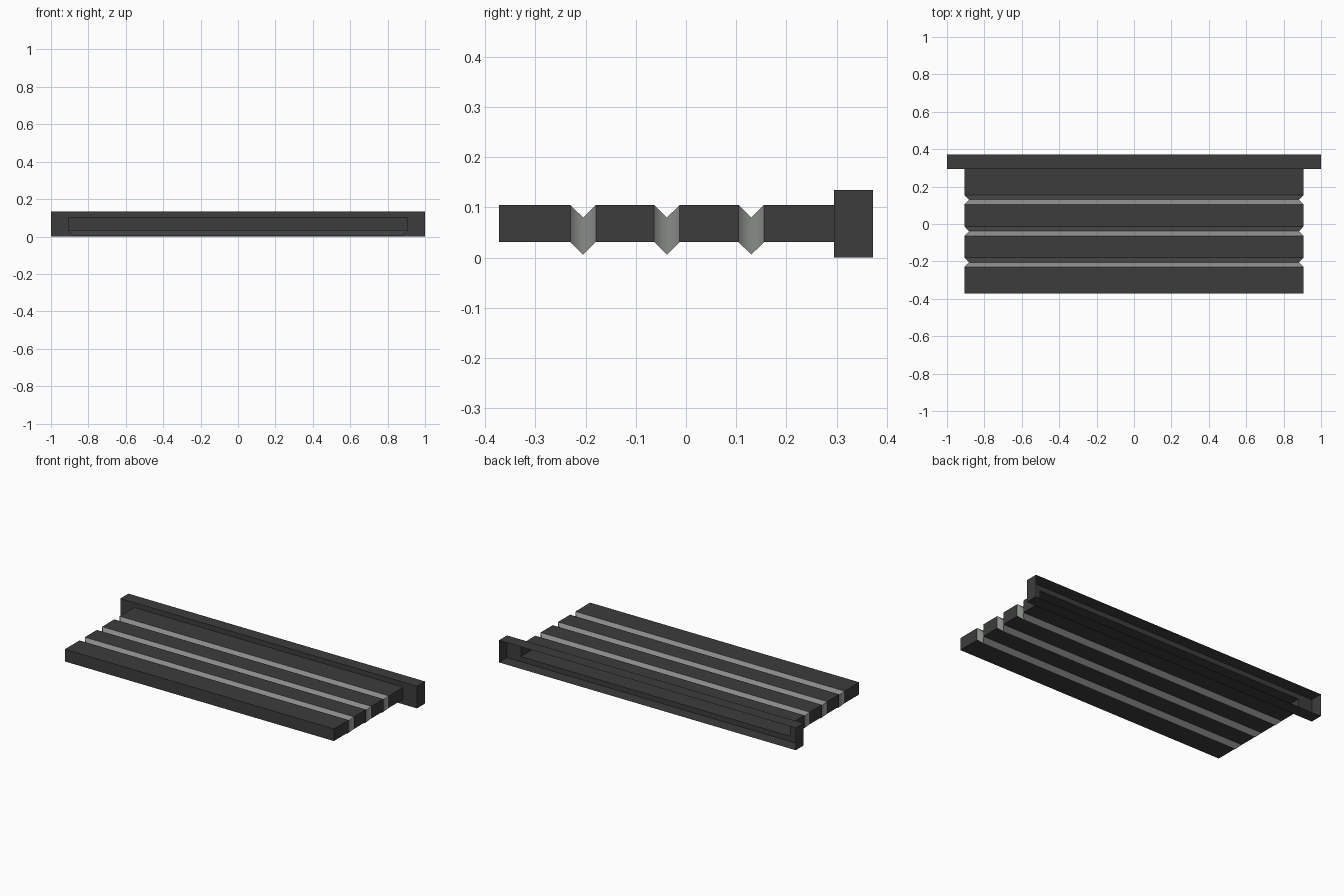
import bpy
import bmesh

if "Cube" in bpy.data.objects:
    bpy.data.objects.remove(bpy.data.objects["Cube"])


def material(name, rgb):
    m = bpy.data.materials.new(name)
    m.diffuse_color = (*rgb, 1.0)
    m.use_nodes = True
    m.node_tree.nodes["Principled BSDF"].inputs["Base Color"].default_value = m.diffuse_color
    return m


dark = material("dark grey", (0.046, 0.046, 0.046))
grey = material("mid grey", (0.25, 0.26, 0.25))


def ring(y, half_x, z0, z1):
    """Rectangular cross-section at depth y."""
    return [(-half_x, y, z0), (half_x, y, z0), (half_x, y, z1), (-half_x, y, z1)]


def loft(name, rings, cap_front=False, groove_strips=()):
    """Join rectangular rings from front to back; the back stays open."""
    bm = bmesh.new()
    loops = [[bm.verts.new(p) for p in r] for r in rings]
    for s, (a, b) in enumerate(zip(loops, loops[1:])):
        for i in range(4):
            j = (i + 1) % 4
            f = bm.faces.new((a[i], b[i], b[j], a[j]))
            if s in groove_strips:
                f.material_index = 1
                f.smooth = i in (1, 3)  # only the end notches are soft
    if cap_front:
        bm.faces.new(loops[0])
    mesh = bpy.data.meshes.new(name)
    bm.to_mesh(mesh)
    bm.free()
    mesh.materials.append(dark)
    mesh.materials.append(grey)
    ob = bpy.data.objects.new(name, mesh)
    bpy.context.collection.objects.link(ob)
    return ob


HX, Z0, Z1 = 0.907, 0.031, 0.105      # panel section
FRONT, JOIN, BACK = -0.372, 0.295, 0.372
HALF, DIP = 0.0255, 0.025             # groove half width and depth

# Hollow pleated panel: flat bars with three V-shaped folds
rings = [ring(FRONT, HX, Z0, Z1)]
strips = []
for y in (-0.205, -0.038, 0.130):
    strips += [len(rings), len(rings) + 1]
    rings += [ring(y - HALF, HX, Z0, Z1),
              ring(y, HX - DIP, Z0 - DIP, Z1 - DIP),
              ring(y + HALF, HX, Z0, Z1)]
rings.append(ring(JOIN, HX, Z0, Z1))
loft("pleated_panel", rings, cap_front=True, groove_strips=strips)

# Open-backed rail around the rear of the panel
loft("rear_rail", [ring(JOIN, HX, Z0, Z1),
                   ring(JOIN, 1.0, 0.0, 0.135),
                   ring(BACK, 1.0, 0.0, 0.135)])
